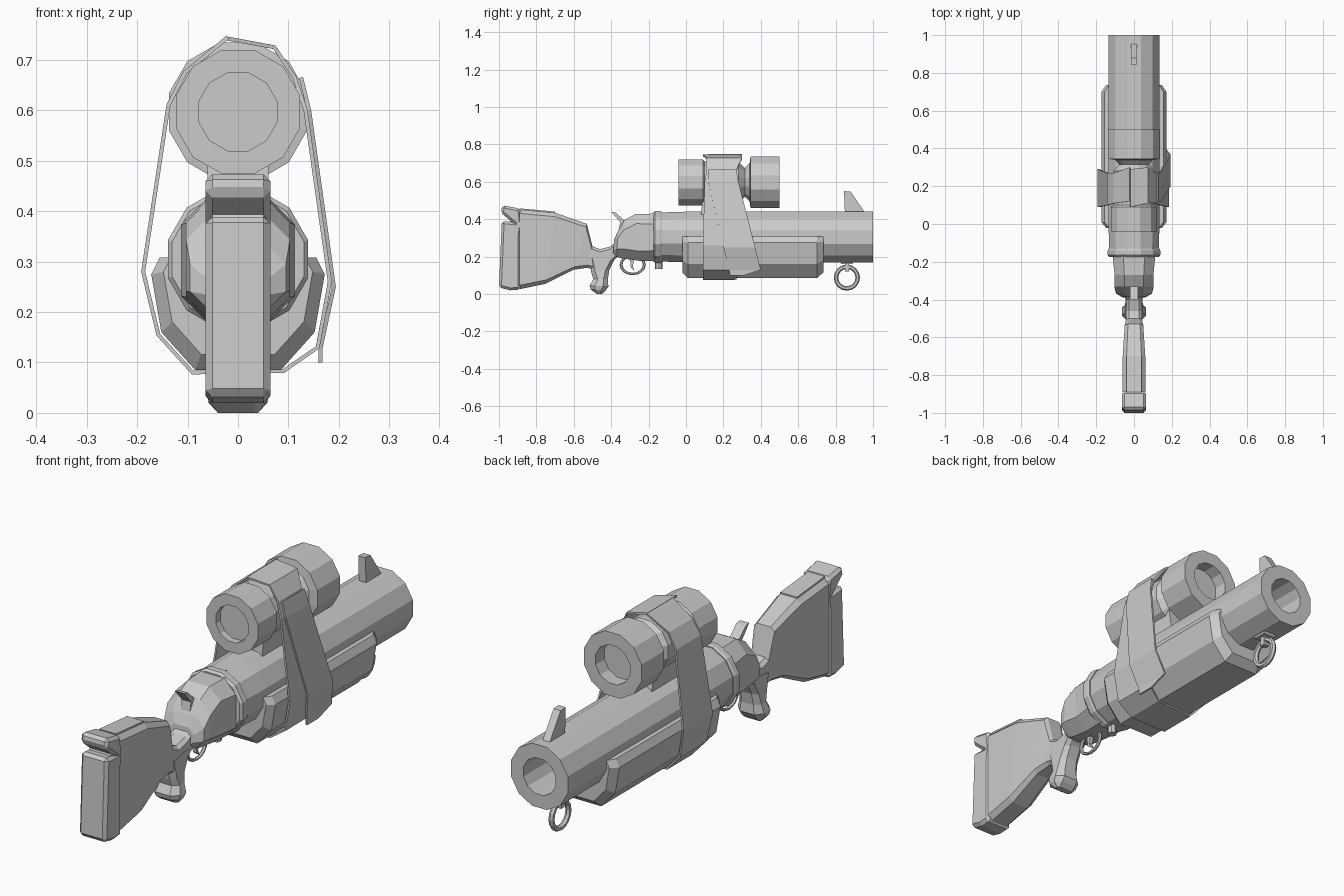
import bpy, bmesh, math
from mathutils import Vector


def skin(name, rings, closed=True, caps=True):
    """Join matching cross-section rings with flat faces."""
    bm = bmesh.new()
    vr = [[bm.verts.new(p) for p in r] for r in rings]
    n = len(vr[0])
    for a, b in zip(vr, vr[1:]):
        for i in range(n if closed else n - 1):
            j = (i + 1) % n
            bm.faces.new((a[i], a[j], b[j], b[i]))
    if caps:
        bm.faces.new(vr[0])
        bm.faces.new(vr[-1])
    bmesh.ops.recalc_face_normals(bm, faces=bm.faces)
    me = bpy.data.meshes.new(name)
    bm.to_mesh(me)
    bm.free()
    ob = bpy.data.objects.new(name, me)
    bpy.context.collection.objects.link(ob)
    return ob


def lathe(name, profile, cz, n=12):
    """Turn a (radius, y) profile around an axis along y, flat side up."""
    angles = [2 * math.pi * (i + 0.5) / n for i in range(n)]
    return skin(name, [[(r * math.cos(a), y, cz + r * math.sin(a)) for a in angles]
                       for r, y in profile])


def loft(name, sections, cut=0.35):
    """Chamfered sections, each spanning two (y, z) ends with a half width."""
    rings = []
    for a, b, w in sections:
        A, B = Vector((0, *a)), Vector((0, *b))
        c = min(cut * w, 0.3 * (B - A).length)
        d = (B - A).normalized() * c
        X = Vector((1, 0, 0))
        rings.append([A - X * (w - c), A + X * (w - c), A + d + X * w, B - d + X * w,
                      B + X * (w - c), B - X * (w - c), B - d - X * w, A + d - X * w])
    return skin(name, rings)


def plate(name, profile, w, bevel=0):
    """Extrude a (y, z) profile to both sides of the centre."""
    ob = skin(name, [[(x, y, z) for y, z in profile] for x in (-w, w)])
    if bevel:
        m = ob.modifiers.new("bevel", 'BEVEL')
        m.width, m.segments, m.limit_method = bevel, 1, 'ANGLE'
    return ob


def ring(name, y, z, major, minor, sz=1.0):
    bpy.ops.mesh.primitive_torus_add(major_segments=16, minor_segments=6, major_radius=major,
                                     minor_radius=minor, location=(0, y, z),
                                     rotation=(0, math.pi / 2, 0))
    ob = bpy.context.object
    ob.name = name
    ob.scale = (sz, 1, 1)
    return ob


def strap(name, path):
    """Cloth band through (x, z, y_start, y_end) points."""
    ob = skin(name, [[(x, y0, z), (x, (y0 + y1) / 2, z), (x, y1, z)]
                     for x, z, y0, y1 in path], closed=False, caps=False)
    m = ob.modifiers.new("thickness", 'SOLIDIFY')
    m.thickness, m.offset = 0.008, 0
    return ob


# Barrel with open bore, and rear collar
lathe("barrel", [(0.135, -0.16), (0.14, 0.0), (0.14, 1.0), (0.08, 1.0), (0.08, 0.8)], 0.305)
lathe("barrel_collar", [(0.135, -0.175), (0.144, -0.165), (0.144, -0.14), (0.14, -0.13)], 0.305)

# Receiver, hammer and latch
loft("receiver", [((-0.15, 0.43), (-0.15, 0.175), 0.115),
                  ((-0.27, 0.428), (-0.25, 0.178), 0.103),
                  ((-0.33, 0.395), (-0.34, 0.19), 0.103),
                  ((-0.365, 0.335), (-0.37, 0.20), 0.095),
                  ((-0.385, 0.29), (-0.39, 0.21), 0.06)], 0.5)
plate("hammer", [(-0.40, 0.44), (-0.375, 0.435), (-0.32, 0.385), (-0.33, 0.34),
                 (-0.36, 0.34), (-0.352, 0.385)], 0.022)
bpy.ops.mesh.primitive_cylinder_add(vertices=8, radius=0.02, depth=0.06,
                                    location=(0, -0.145, 0.165))
bpy.context.object.name = "latch_knob"

# Trigger and guard
ring("trigger_guard", -0.285, 0.157, 0.062, 0.008, 0.8)
plate("trigger", [(-0.30, 0.19), (-0.275, 0.19), (-0.285, 0.15), (-0.275, 0.125),
                  (-0.295, 0.14)], 0.009)

# Shoulder stock: body and notched butt
loft("stock", [((-0.89, 0.452), (-0.89, 0.026), 0.06),
               ((-0.70, 0.435), (-0.75, 0.055), 0.06),
               ((-0.53, 0.375), (-0.60, 0.13), 0.049),
               ((-0.50, 0.255), (-0.53, 0.14), 0.042),
               ((-0.46, 0.24), (-0.48, 0.13), 0.042),
               ((-0.40, 0.255), (-0.42, 0.15), 0.042),
               ((-0.36, 0.30), (-0.37, 0.195), 0.05)])
plate("stock_butt", [(-0.982, 0.475), (-0.99, 0.435), (-0.93, 0.385), (-0.985, 0.39),
                     (-1.0, 0.035), (-0.94, 0.02), (-0.885, 0.023), (-0.885, 0.456)],
      0.064, 0.014)
plate("stock_cheek_cap", [(-0.89, 0.458), (-0.70, 0.441), (-0.70, 0.41), (-0.89, 0.42)], 0.04)

# Pistol grip
loft("grip", [((-0.37, 0.21), (-0.52, 0.19), 0.045),
              ((-0.41, 0.13), (-0.505, 0.11), 0.047),
              ((-0.418, 0.08), (-0.495, 0.08), 0.052),
              ((-0.415, 0.04), (-0.515, 0.045), 0.063),
              ((-0.43, 0.018), (-0.51, 0.025), 0.058),
              ((-0.45, 0.0), (-0.475, 0.0), 0.04)], 0.45)

# Fore-end cradle with chamfered ends
half = [(0.155, 0.308), (0.172, 0.275), (0.152, 0.16), (0.085, 0.085)]
section = half + [(-x, z) for x, z in reversed(half)]
skin("fore_end", [[(x * s, y, 0.308 + (z - 0.308) * s) for x, z in section]
                  for y, s in ((-0.02, 0.86), (0.01, 1), (0.70, 1), (0.735, 0.86))])

# Sight lamp tube with recessed lenses, and its mount
lathe("scope", [(0.08, -0.01), (0.08, -0.04), (0.127, -0.04), (0.127, 0.09), (0.115, 0.10),
                (0.115, 0.28), (0.08, 0.315), (0.105, 0.34), (0.142, 0.345), (0.142, 0.50),
                (0.085, 0.50), (0.085, 0.44)], 0.597)
plate("scope_mount", [(0.08, 0.42), (0.32, 0.42), (0.30, 0.53), (0.09, 0.53)], 0.06)

# Strap wrapped round scope and fore-end, with a loose end
loop = [(-0.02, 0.742, 0.09, 0.29), (0.072, 0.725, 0.11, 0.30), (0.112, 0.665, 0.11, 0.27),
        (0.134, 0.60, 0.10, 0.27), (0.182, 0.26, 0.09, 0.33), (0.158, 0.13, 0.09, 0.29),
        (0.09, 0.083, 0.09, 0.27), (-0.09, 0.08, 0.09, 0.26), (-0.158, 0.155, 0.09, 0.27),
        (-0.188, 0.28, 0.09, 0.29), (-0.138, 0.61, 0.10, 0.27), (-0.105, 0.675, 0.11, 0.27),
        (-0.02, 0.745, 0.12, 0.30)]
strap("strap", loop)
strap("strap_loose_end", [(0.125, 0.665, 0.12, 0.27), (0.141, 0.60, 0.12, 0.28),
                          (0.19, 0.25, 0.20, 0.37), (0.164, 0.13, 0.23, 0.40),
                          (0.163, 0.10, 0.235, 0.31)])

# Front sight
plate("front_sight", [(0.845, 0.55), (0.88, 0.548), (0.957, 0.435), (0.85, 0.42)], 0.017)

# Sling ring and its bracket
plate("sling_bracket", [(0.82, 0.18), (0.90, 0.18), (0.89, 0.16), (0.83, 0.16)], 0.03)
plate("sling_link", [(0.85, 0.165), (0.872, 0.165), (0.872, 0.12), (0.85, 0.12)], 0.014)
ring("sling_ring", 0.86, 0.088, 0.058, 0.012)
